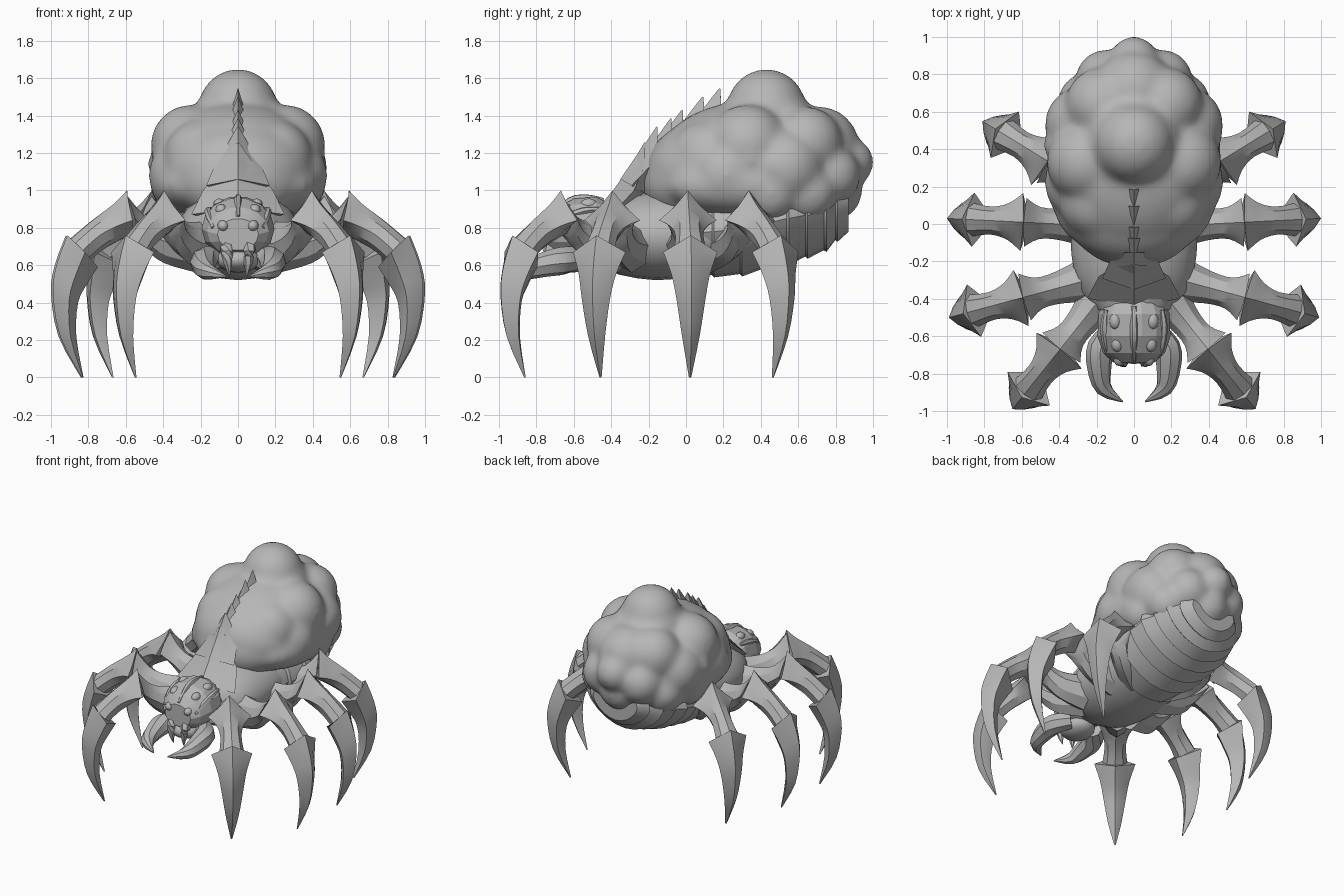
import bpy, bmesh, math, random
from mathutils import Vector, Matrix

if "Cube" in bpy.data.objects:
    bpy.data.objects.remove(bpy.data.objects["Cube"])

GREY = (0.47, 0.47, 0.47, 1)
mat = bpy.data.materials.new("shell grey")
mat.use_nodes = True
mat.diffuse_color = GREY
mat.node_tree.nodes["Principled BSDF"].inputs["Base Color"].default_value = GREY


def finish(name, bm, angle=35):
    bmesh.ops.recalc_face_normals(bm, faces=bm.faces)
    mesh = bpy.data.meshes.new(name)
    bm.to_mesh(mesh)
    bm.free()
    mesh.materials.append(mat)
    ob = bpy.data.objects.new(name, mesh)
    bpy.context.collection.objects.link(ob)
    bpy.ops.object.select_all(action="DESELECT")
    ob.select_set(True)
    bpy.context.view_layer.objects.active = ob
    bpy.ops.object.shade_smooth_by_angle(angle=math.radians(angle))
    return ob


def loft(name, rings, angle=35):
    """Skin a list of equal-length point rings and cap both ends."""
    bm = bmesh.new()
    loops = [[bm.verts.new(p) for p in r] for r in rings]
    n = len(loops[0])
    for a, b in zip(loops, loops[1:]):
        for i in range(n):
            j = (i + 1) % n
            bm.faces.new((a[i], a[j], b[j], b[i]))
    bm.faces.new(loops[0])
    bm.faces.new(loops[-1])
    return finish(name, bm, angle)


def curve_through(rows, steps=3):
    """Catmull-Rom resampling of rows of numbers."""
    rows = [tuple(r) for r in rows]
    out = []
    for k in range(len(rows) - 1):
        quad = (rows[max(k - 1, 0)], rows[k], rows[k + 1], rows[min(k + 2, len(rows) - 1)])
        for t in (i / steps for i in range(steps)):
            out.append([b + 0.5 * t * (c - a + t * (2 * a - 5 * b + 4 * c - d + t * (3 * (b - c) + d - a)))
                        for a, b, c, d in zip(*quad)])
    return out + [list(rows[-1])]


def tube(name, path, n=8, angle=40):
    """Tapered tube along rows of (x, y, z, radius)."""
    rows = curve_through(path)
    pts = [Vector(r[:3]) for r in rows]
    rings = []
    for k, p in enumerate(pts):
        t = (pts[min(k + 1, len(pts) - 1)] - pts[max(k - 1, 0)]).normalized()
        side = t.cross(Vector((0.1, 0.2, 1))).normalized()
        up = side.cross(t)
        rings.append([p + (side * math.cos(q) + up * math.sin(q)) * max(rows[k][3], 0.002)
                      for q in (math.tau * i / n for i in range(n))])
    return loft(name, rings, angle)


def body_loft(name, stations, n=20, steps=1, angle=30, keel=0.0):
    """Stations are (y, half width, top z, bottom z); steps cut overlapping plates, keel makes a V below."""
    def ring(y, w, top, bot, s=1.0):
        c, h = (top + bot) / 2, (top - bot) / 2
        return [Vector((w * s * math.cos(q) * (1 + keel * min(0, math.sin(q))), y, c + h * s * math.sin(q)))
                for q in (math.tau * i / n for i in range(n))]
    rings = []
    for a, b in zip(stations, stations[1:]):
        for k in range(steps):
            mix = [u + (v - u) * k / steps for u, v in zip(a, b)]
            if steps > 1:
                rings.append(ring(mix[0] - 0.012, *mix[1:], 0.95))
            rings.append(ring(*mix))
    rings.append(ring(*stations[-1]))
    return loft(name, rings, angle)


def ball(bm, centre, radii, seg=20):
    m = Matrix.Translation(centre) @ Matrix.Diagonal((*radii, 1))
    bmesh.ops.create_uvsphere(bm, u_segments=seg, v_segments=seg // 2 + 2, radius=1, matrix=m)


# Lumpy abdomen: overlapping balls fused into one soft skin
bm = bmesh.new()
ball(bm, (0, 0.34, 1.14), (0.45, 0.50, 0.335), 32)
ball(bm, (0, 0.12, 1.09), (0.40, 0.34, 0.29), 32)
ball(bm, (0, 0.0, 1.04), (0.33, 0.235, 0.22), 24)
ball(bm, (0, 0.66, 1.12), (0.33, 0.25, 0.29), 24)
for s in (1, -1):
    ball(bm, (0.25 * s, 0.3, 1.03), (0.22, 0.42, 0.17), 24)
lumps = [(0, 0.43, 1.435, 0.215), (0, 0.43, 1.32, 0.27), (0.25, 0.33, 1.24, 0.22), (0.19, 0.12, 1.17, 0.21),
         (0.27, 0.53, 1.12, 0.21), (0.27, 0.22, 1.08, 0.21), (0.17, 0.64, 1.25, 0.2),
         (0, 0.71, 1.23, 0.22), (0, 0.87, 1.15, 0.135), (0.15, 0.77, 1.08, 0.165),
         (0, 0.78, 1.0, 0.165), (0.25, 0.65, 0.99, 0.16), (0.3, 0.45, 0.99, 0.165)]
for x, y, z, r in lumps:
    for s in ((1, -1) if x else (1,)):
        ball(bm, (x * s, y, z), (r, r, r))
random.seed(4)
for _ in range(40):
    a, h = random.uniform(-0.2, math.pi + 0.2), random.uniform(-0.6, 0.6)
    c = math.sqrt(1 - h * h)
    r = random.uniform(0.06, 0.085)
    ball(bm, (0.41 * c * math.cos(a), 0.36 + 0.47 * c * math.sin(a), 1.12 + 0.28 * h), (r, r, r), 12)
abdomen = finish("abdomen", bm, 60)
remesh = abdomen.modifiers.new("fuse", "REMESH")
remesh.mode = "VOXEL"
remesh.voxel_size = 0.02
remesh.use_smooth_shade = True
soften = abdomen.modifiers.new("soften", "SMOOTH")
soften.factor = 0.5
soften.iterations = 18

# Ridged, keeled belly and smooth thorax
body_loft("belly", [(-0.3, 0.25, 0.9, 0.57), (0.0, 0.32, 1.0, 0.53), (0.3, 0.39, 1.05, 0.54),
                    (0.55, 0.4, 1.1, 0.6), (0.75, 0.33, 1.1, 0.67), (0.87, 0.19, 1.05, 0.78)],
          steps=2, keel=0.2)
body_loft("thorax", [(-0.46, 0.2, 0.92, 0.6), (-0.36, 0.29, 0.95, 0.55), (-0.26, 0.32, 0.98, 0.53),
                     (-0.16, 0.335, 1.0, 0.52), (0.0, 0.34, 1.0, 0.53), (0.15, 0.32, 1.0, 0.56)])

# Overlapping plates up the spine, each sagging towards the body below its tip
for i, (y, z, w, length) in enumerate([(-0.22, 1.255, 0.25, 0.42), (-0.155, 1.34, 0.17, 0.34),
                                       (-0.08, 1.385, 0.13, 0.3), (-0.02, 1.43, 0.11, 0.28),
                                       (0.09, 1.5, 0.09, 0.26), (0.18, 1.545, 0.07, 0.26)]):
    rise, out = Vector((0, 0.5, 0.866)), Vector((0, -0.866, 0.5))
    tip = Vector((0, y, z))
    rings = []
    for t, wide, front, back, sag in ((1, 1, 0.03, 0.15, 0), (0.6, 0.75, 0.04, 0.12, 0.06),
                                      (0.3, 0.42, 0.03, 0.04, 0.06), (0, 0.03, 0.003, 0.003, 0)):
        p, side = tip - rise * length * t - out * sag * length, Vector((w * wide, 0, 0))
        rings.append([p + out * front, p + side - out * front * 1.3,
                      p - out * back, p - side - out * front * 1.3])
    loft(f"spine_plate_{i + 1}", rings, 25)

# Head with jaw, crest, eyes, brows, pincers and fangs
body_loft("head", [(-0.4, 0.15, 0.93, 0.66), (-0.48, 0.19, 0.97, 0.64), (-0.6, 0.195, 0.96, 0.63),
                   (-0.69, 0.165, 0.91, 0.65), (-0.74, 0.11, 0.85, 0.68)], n=14, angle=20)
tube("head_crest", [(0, -0.44, 0.945, 0.015), (0, -0.53, 0.96, 0.02), (0, -0.62, 0.945, 0.02),
                    (0, -0.73, 0.86, 0.01)], 6)
bm = bmesh.new()
ball(bm, (0, -0.62, 0.63), (0.12, 0.13, 0.07), 16)
finish("jaw", bm)
for s, side in ((1, "left"), (-1, "right")):
    for i, (x, y, z) in enumerate([(0.1, -0.52, 0.925), (0.09, -0.64, 0.895), (0.08, -0.715, 0.81)]):
        bm = bmesh.new()
        ball(bm, (x * s, y, z), (0.032, 0.045, 0.032), 12)
        finish(f"{side}_eye_{i + 1}", bm, 60)
    tube(f"{side}_brow", [(0.15 * s, -0.46, 0.9, 0.012), (0.16 * s, -0.55, 0.89, 0.02),
                          (0.15 * s, -0.65, 0.85, 0.018), (0.13 * s, -0.71, 0.8, 0.012)], 6)
    tube(f"{side}_pincer", [(0.1 * s, -0.57, 0.64, 0.06), (0.175 * s, -0.66, 0.625, 0.075),
                            (0.185 * s, -0.77, 0.6, 0.065), (0.16 * s, -0.88, 0.565, 0.045),
                            (0.06 * s, -0.95, 0.54, 0.004)])
    tube(f"{side}_fang", [(0.055 * s, -0.67, 0.73, 0.04), (0.06 * s, -0.725, 0.69, 0.035),
                          (0.055 * s, -0.74, 0.62, 0.025), (0.045 * s, -0.73, 0.54, 0.003)], 6)

# Leg pieces: (ridge out, ridge z, side out, side z, half width, inner out, inner z, roundness)
COXA = [(-0.80, 0.84, -0.80, 0.70, 0.13, -0.80, 0.56, 0.3), (-0.62, 0.83, -0.62, 0.72, 0.088, -0.62, 0.61, 0.3),
        (-0.50, 0.87, -0.50, 0.78, 0.085, -0.52, 0.68, 0.3), (-0.41, 0.97, -0.42, 0.85, 0.13, -0.46, 0.76, 0.1)]
SHIN = [(-0.41, 1.00, -0.40, 0.84, 0.155, -0.45, 0.77, -0.1), (-0.34, 0.93, -0.33, 0.81, 0.1, -0.36, 0.73, 0.2),
        (-0.22, 0.84, -0.24, 0.76, 0.075, -0.26, 0.67, 0.35), (-0.10, 0.74, -0.13, 0.67, 0.09, -0.18, 0.6, 0.35)]
CLAW = [(-0.08, 0.76, -0.14, 0.67, 0.145, -0.25, 0.59, 0.0), (-0.02, 0.60, -0.10, 0.55, 0.103, -0.19, 0.5, 0.1),
        (0.0, 0.45, -0.07, 0.42, 0.078, -0.14, 0.4, 0.1), (-0.04, 0.22, -0.085, 0.22, 0.047, -0.13, 0.22, 0.1),
        (-0.16, 0.0, -0.165, 0.0, 0.006, -0.17, 0.0, 0.0)]


def leg_rings(spec, end, heading, s):
    """Place ridged diamond sections along the leg's heading."""
    d = Vector((*heading, 0)).normalized()
    across = Vector((-d.y, d.x, 0))
    rings = []
    for ru, rz, su, sz, w, iu, iz, bulge in curve_through(spec):
        corners = [Vector((*end, rz)) + d * ru, Vector((*end, sz)) + d * su + across * w,
                   Vector((*end, iz)) + d * iu, Vector((*end, sz)) + d * su - across * w]
        mid = sum(corners, Vector()) / 4
        ring = []
        for a, b in zip(corners, corners[1:] + corners[:1]):
            half = (a + b) / 2
            ring += [a, half + (half - mid) * bulge]
        rings.append([Vector((p.x * s, p.y, p.z)) for p in ring])
    return rings


# Four pairs of legs, front to back
LEGS = [((0.65, -0.99), (0.62, -0.78)), ((0.99, -0.5), (0.96, -0.26)),
        ((1.0, 0.03), (1, 0.05)), ((0.81, 0.55), (0.85, 0.52))]
for i, (end, heading) in enumerate(LEGS):
    for s, side in ((1, "left"), (-1, "right")):
        for part, spec in (("upper_leg", COXA), ("lower_leg", SHIN), ("claw", CLAW)):
            loft(f"{side}_{part}_{i + 1}", leg_rings(spec, end, heading, s), 30)
